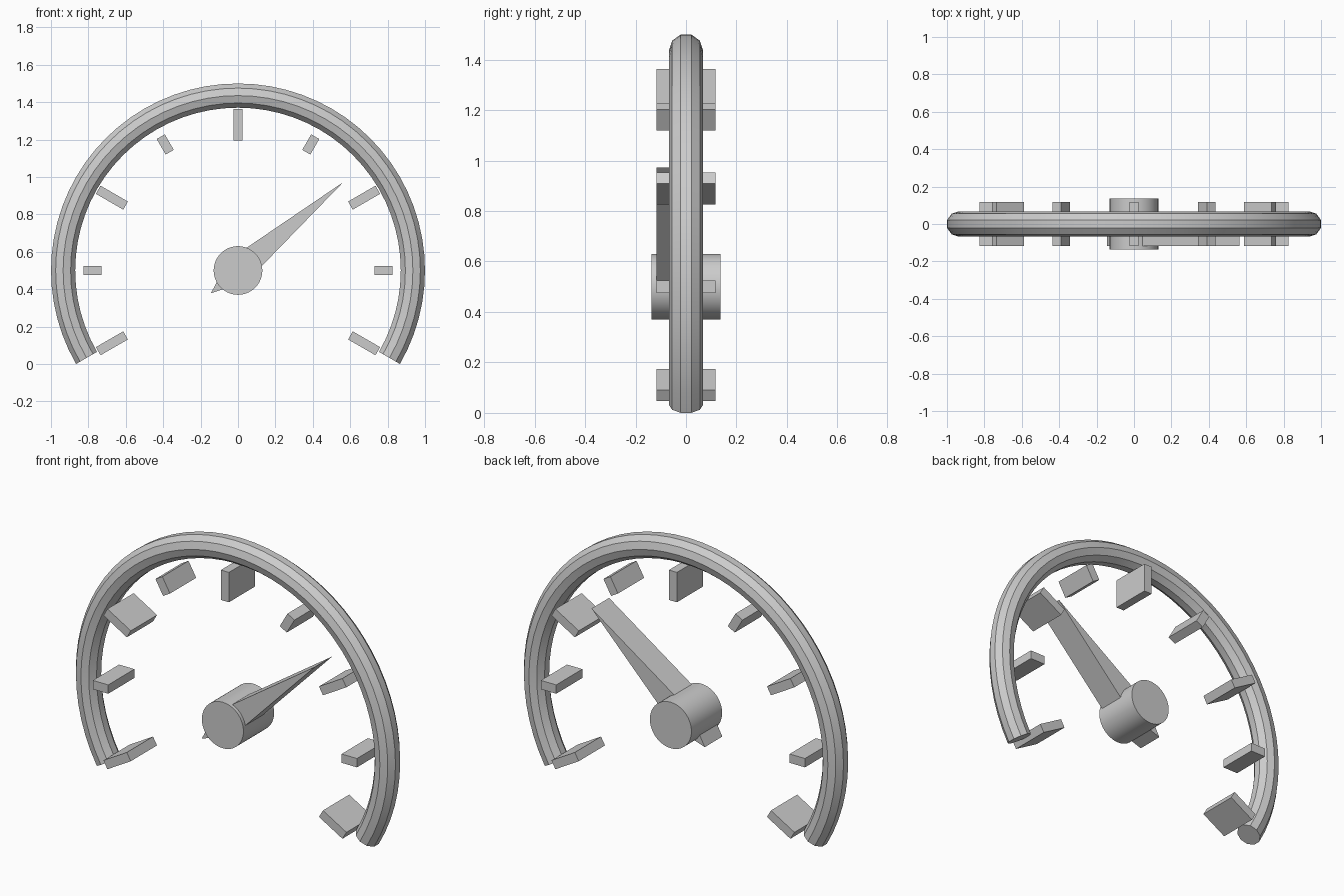
import bpy, bmesh, math
from math import sin, cos, radians, pi
from mathutils import Vector

if "Cube" in bpy.data.objects:
    bpy.data.objects.remove(bpy.data.objects["Cube"])

CENTRE_Z = 0.5


def finish(name, bm, smooth=False):
    bmesh.ops.recalc_face_normals(bm, faces=bm.faces)
    me = bpy.data.meshes.new(name)
    bm.to_mesh(me)
    bm.free()
    ob = bpy.data.objects.new(name, me)
    bpy.context.collection.objects.link(ob)
    ob.location.z = CENTRE_Z
    if smooth:
        bpy.ops.object.select_all(action='DESELECT')
        bpy.context.view_layer.objects.active = ob
        ob.select_set(True)
        bpy.ops.object.shade_smooth_by_angle(angle=radians(30))
    return ob


def prism(name, outline, y0, y1, smooth=False):
    """Extrude an (x, z) outline along y."""
    bm = bmesh.new()
    face = bm.faces.new([bm.verts.new((x, y0, z)) for x, z in outline])
    ext = bmesh.ops.extrude_face_region(bm, geom=[face])
    verts = [v for v in ext['geom'] if isinstance(v, bmesh.types.BMVert)]
    bmesh.ops.translate(bm, verts=verts, vec=(0, y1 - y0, 0))
    return finish(name, bm, smooth)


def turned(points, degrees):
    a = radians(degrees)
    return [(r * cos(a) - w * sin(a), r * sin(a) + w * cos(a)) for r, w in points]


# dial rim: ten-sided tube swept through 240 degrees
bm = bmesh.new()
STEPS, SIDES, R, T = 48, 10, 0.935, 0.068
rings = []
for i in range(STEPS + 1):
    a = radians(-30 + 240 * i / STEPS)
    ring = []
    for j in range(SIDES):
        t = 2 * pi * (j + 0.5) / SIDES
        r = R + T * cos(t)
        ring.append(bm.verts.new((r * cos(a), T * sin(t), r * sin(a))))
    rings.append(ring)
for p, q in zip(rings, rings[1:]):
    for j in range(SIDES):
        k = (j + 1) % SIDES
        bm.faces.new((p[j], p[k], q[k], q[j]))
bm.faces.new(rings[0])
bm.faces.new(rings[-1])
finish("dial_rim", bm, True)

# tick marks: long and short ones alternate every 30 degrees
for i in range(9):
    major = i % 2 == 0
    r0, r1 = (0.694, 0.863) if major else (0.73, 0.826)
    box = [(r0, -0.025), (r1, -0.025), (r1, 0.025), (r0, 0.025)]
    name = "long_tick" if major else "short_tick"
    prism(f"{name}_{i}", turned(box, -30 + 30 * i), -0.117, 0.117)

# needle: kite-shaped pointer with a short tail
kite = [(0.735, 0), (0, 0.075), (-0.19, 0), (0, -0.075)]
prism("needle", turned(kite, 40), -0.117, 0.04)

# hub
circle = [(0.13 * cos(2 * pi * i / 64), 0.13 * sin(2 * pi * i / 64)) for i in range(64)]
prism("hub", circle, -0.137, 0.137, True)
